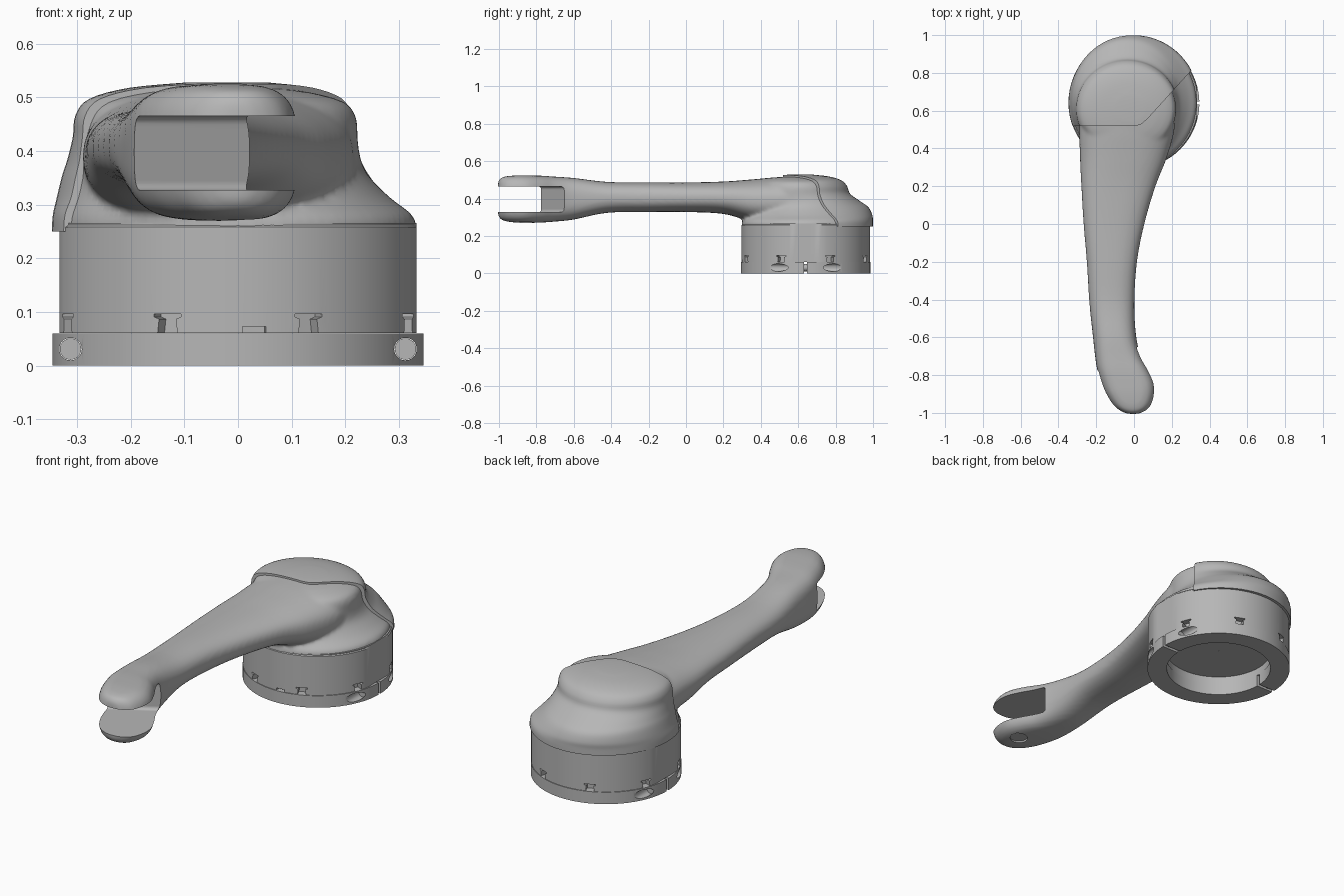
import bpy, bmesh, math
from mathutils import Vector, Matrix

if "Cube" in bpy.data.objects:
    bpy.data.objects.remove(bpy.data.objects["Cube"])

grey = bpy.data.materials.new("satin grey")
grey.use_nodes = True
COLOUR = (0.47, 0.47, 0.47, 1)
grey.diffuse_color = COLOUR
grey.node_tree.nodes["Principled BSDF"].inputs["Base Color"].default_value = COLOUR
HUB_Y = 0.64


def add_object(name, bm):
    bmesh.ops.recalc_face_normals(bm, faces=bm.faces)
    mesh = bpy.data.meshes.new(name)
    bm.to_mesh(mesh)
    bm.free()
    mesh.materials.append(grey)
    ob = bpy.data.objects.new(name, mesh)
    bpy.context.collection.objects.link(ob)
    return ob


def loft(name, rings, closed=False):
    """Skin a list of point rings; closed joins last to first."""
    bm = bmesh.new()
    rows = [[bm.verts.new(p) for p in ring] for ring in rings]
    pairs = list(zip(rows, rows[1:]))
    if closed:
        pairs.append((rows[-1], rows[0]))
    else:
        bm.faces.new(rows[0])
        bm.faces.new(rows[-1])
    for a, b in pairs:
        for i in range(len(a)):
            j = (i + 1) % len(a)
            bm.faces.new((a[i], a[j], b[j], b[i]))
    return add_object(name, bm)


def prism(name, points, lo, hi, matrix=Matrix()):
    return loft(name, [[matrix @ Vector((x, y, z)) for x, y in points] for z in (lo, hi)])


def resample(rows, steps):
    """Smooth curve through the given rows of numbers."""
    out = []
    for i in range(len(rows) - 1):
        a, b = rows[max(i - 1, 0)], rows[i]
        c, d = rows[i + 1], rows[min(i + 2, len(rows) - 1)]
        for s in range(steps):
            t = s / steps
            out.append([q + (r - p) * t / 2 + (2 * p - 5 * q + 4 * r - e) * t * t / 2
                        + (3 * q - p - 3 * r + e) * t ** 3 / 2
                        for p, q, r, e in zip(a, b, c, d)])
    return out + [list(rows[-1])]


def oval(u0, u1, v0, v1, power=2.0, n=64):
    """Superellipse filling a rectangle."""
    pts = []
    for k in range(n):
        c, s = math.cos(math.tau * k / n), math.sin(math.tau * k / n)
        pts.append(((u0 + u1) / 2 + (u1 - u0) / 2 * math.copysign(abs(c) ** (2 / power), c),
                    (v0 + v1) / 2 + (v1 - v0) / 2 * math.copysign(abs(s) ** (2 / power), s)))
    return pts


def revolve(name, profile, half_width, n=96):
    """Turn a profile about the hub axis, flattened at the sides to half_width."""
    rings = []
    for k in range(n):
        a = math.tau * k / n
        rings.append([(max(-half_width, min(half_width, r * math.sin(a))),
                       HUB_Y - r * math.cos(a), z) for r, z in profile])
    return loft(name, rings, closed=True)


def bake(ob):
    graph = bpy.context.evaluated_depsgraph_get()
    mesh = bpy.data.meshes.new_from_object(ob.evaluated_get(graph))
    ob.modifiers.clear()
    ob.data = mesh


def combine(ob, other, operation):
    mod = ob.modifiers.new(operation.lower(), 'BOOLEAN')
    mod.operation, mod.object, mod.solver = operation, other, 'EXACT'
    bake(ob)
    bpy.data.objects.remove(other)


def smooth(ob, angle=35):
    bpy.ops.object.select_all(action='DESELECT')
    ob.select_set(True)
    bpy.context.view_layer.objects.active = ob
    bpy.ops.object.shade_smooth_by_angle(angle=math.radians(angle))


# Head over the hub: height, left, right, front, back
levels = [(.25, -.334, .334, .298, .983), (.28, -.332, .326, .302, .983),
          (.31, -.325, .287, .325, .980), (.35, -.315, .246, .338, .960),
          (.38, -.305, .230, .350, .918), (.42, -.295, .223, .360, .862),
          (.46, -.290, .221, .370, .845), (.49, -.264, .200, .395, .815),
          (.51, -.190, .130, .460, .750), (.52, -.080, .040, .560, .660)]
rows = resample(levels, 4)
head_rows = [(.20, -.30, .30, .34, .94)] + rows
head = loft("head", [[(x, y, z) for x, y in oval(l, r, f, b)] for z, l, r, f, b in head_rows])

# Arm: y, left, right, bottom, top, squareness of the section
stations = [(-1.005, -.04, .03, .31, .49, 2.6), (-.99, -.075, .063, .290, .510, 3),
            (-.96, -.112, .093, .278, .519, 3.3), (-.90, -.150, .110, .271, .524, 3.5),
            (-.84, -.175, .107, .270, .524, 3.5), (-.77, -.195, .076, .272, .522, 3.4),
            (-.70, -.206, .039, .277, .517, 3.1), (-.60, -.217, .012, .288, .510, 2.7),
            (-.42, -.236, .002, .324, .489, 2.4), (-.20, -.250, .016, .328, .486, 2.4),
            (.00, -.267, .055, .328, .486, 2.4), (.20, -.279, .114, .318, .491, 2.4),
            (.35, -.286, .173, .278, .502, 2.4), (.50, -.289, .214, .262, .515, 2.4),
            (.62, -.28, .21, .262, .515, 2.4)]
arm = loft("lever_arm", [[(x, y, z) for x, z in oval(l, r, b, t, power)]
                         for y, l, r, b, t, power in resample(stations, 5)])
combine(arm, head, 'UNION')

# Blend the arm into the head
remesh = arm.modifiers.new("blend", 'REMESH')
remesh.mode, remesh.voxel_size, remesh.use_smooth_shade = 'VOXEL', 0.01, True
relax = arm.modifiers.new("relax", 'SMOOTH')
relax.factor, relax.iterations = 0.5, 8
bake(arm)

# Fork slot at the tip, with a rounded inner wall
bm = bmesh.new()
bmesh.ops.create_cube(bm, size=1, matrix=Matrix.Diagonal((.7, .5, .138, 1)))
inner = [e for e in bm.edges if all(v.co.y > 0 for v in e.verts)
         and abs(e.verts[0].co.x - e.verts[1].co.x) > .1]
bmesh.ops.bevel(bm, geom=inner, offset=.016, segments=5, profile=.5, affect='EDGES')
turn = Matrix.Rotation(math.radians(30.6), 4, 'Z')
bm.transform(Matrix.Translation((-.09, -.715, .396)) @ turn @ Matrix.Translation((0, -.25, 0)))
combine(arm, add_object("slot_cutter", bm), 'DIFFERENCE')

# Round flat under the lower fork
spot = prism("spot_cutter", oval(-.035, .05, -.905, -.82, n=32), .2, .279)
combine(arm, spot, 'DIFFERENCE')
smooth(arm, 40)

# Cover shell over the back of the head
G = .013
cap = loft("rear_cover", [[(x, y, z + .008 * (z - .25) / .27)
                           for x, y in oval(l - G, r + G, f - G, b + .016)]
                          for z, l, r, f, b in rows])
edge = [(-.6, .518), (0, .518), (.035, .526), (.07, .555), (.31, .82), (.6, 1.14), (.6, 1.3), (-.6, 1.3)]
combine(cap, prism("cover_cutter", edge, .1, .7), 'INTERSECT')
smooth(cap)

# Hub drum with flattened sides, closed above and open below
drum = revolve("hub_drum", [(.344, .061), (.344, .258), (.339, .262), (.339, .266),
                            (.001, .266), (.001, .1), (.255, .1), (.255, .061)], .333)
tee = [(-.021, .05), (.021, .05), (.017, .087), (.027, .091), (.027, .096),
       (-.027, .096), (-.027, .091), (-.017, .087)]
low = [(-.022, .05), (.022, .05), (.022, .073), (-.022, .073)]
for angle, shape in [(22.5 + 45 * k, tee) for k in range(8)] + [(5, low)]:
    place = (Matrix.Translation((0, HUB_Y, 0)) @ Matrix.Rotation(math.radians(angle), 4, 'Z')
             @ Matrix.Rotation(math.radians(90), 4, 'X'))
    combine(drum, prism("notch_cutter", shape, .31, .37, place), 'DIFFERENCE')
smooth(drum)

# Split clamp ring with a cross bolt through each side
ring = revolve("clamp_ring", [(.346, 0), (.346, .06), (.252, .06), (.252, 0)], .346)
slit = [(-.5, HUB_Y - .008), (.5, HUB_Y - .008), (.5, HUB_Y + .008), (-.5, HUB_Y + .008)]
combine(ring, prism("slit_cutter", slit, -.1, .1), 'DIFFERENCE')
for side, label in ((1, "left"), (-1, "right")):
    along_y = Matrix.Translation((side * .312, HUB_Y, .031)) @ Matrix.Rotation(math.radians(90), 4, 'X')
    hole = prism("bolt_hole_cutter", oval(-.021, .021, -.021, .021, n=32), -.3, .3, along_y)
    combine(ring, hole, 'DIFFERENCE')
    bolt = prism(label + "_clamp_bolt", oval(-.02, .02, -.02, .02, n=32), -.09, .09, along_y)
    smooth(bolt)
smooth(ring)
